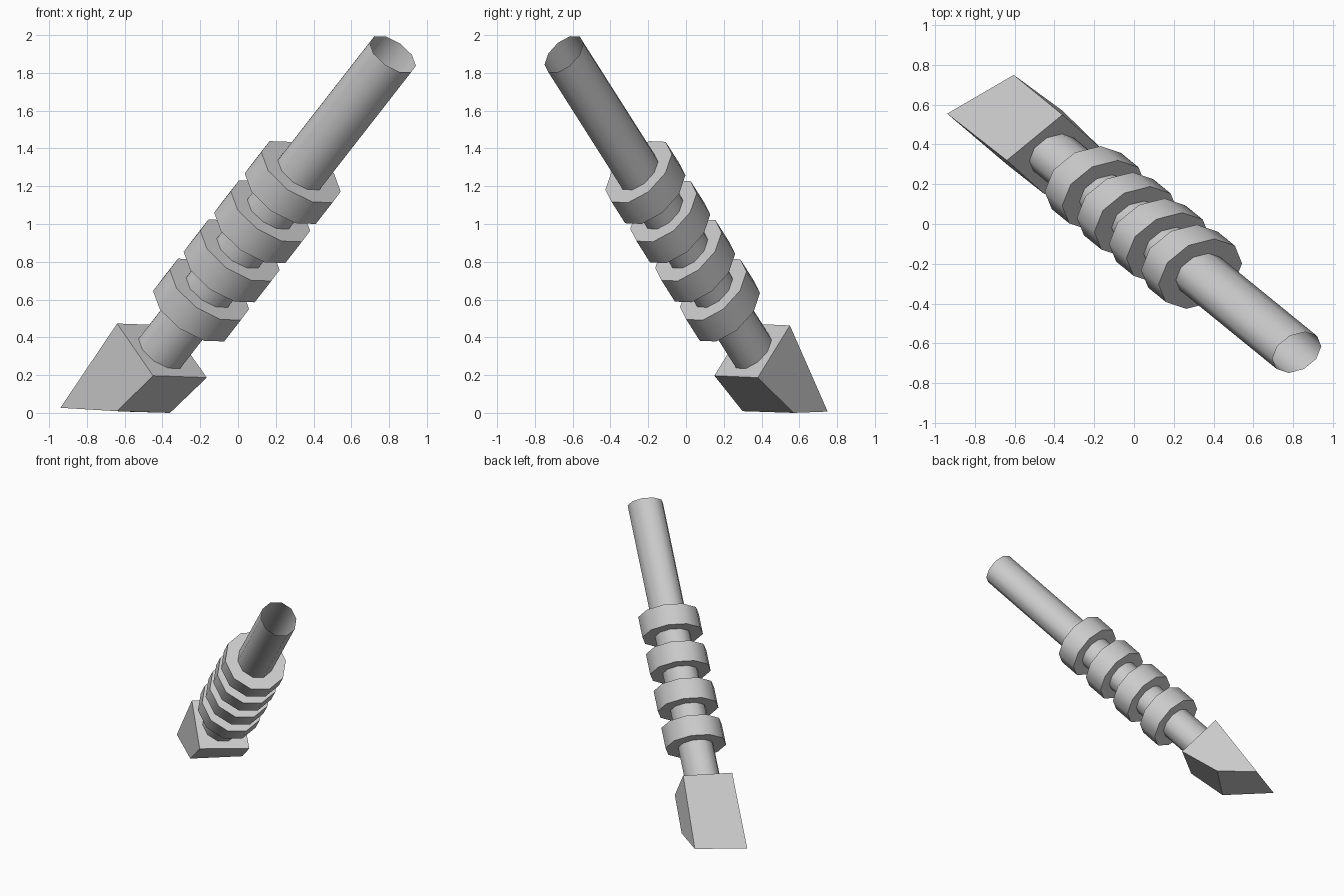
import bpy, bmesh, math
from mathutils import Matrix, Vector

if "Cube" in bpy.data.objects:
    bpy.data.objects.remove(bpy.data.objects["Cube"])

# Skewed tool frame: two edges of the block's top face plus the long axis
P = Vector((0.2825, 0.23, -0.01))
Q = Vector((0.1925, -0.17, -0.275))
AXIS = Vector((0.55, -0.448, 0.7054))
BASE = Vector((-0.404, 0.35, 0.33))
FRAME = Matrix([[P[i], Q[i], AXIS[i], BASE[i]] for i in range(3)] + [[0, 0, 0, 1]])
SIDES = 10


def finish(name, bm):
    bmesh.ops.recalc_face_normals(bm, faces=bm.faces)
    mesh = bpy.data.meshes.new(name)
    bm.to_mesh(mesh)
    bm.free()
    obj = bpy.data.objects.new(name, mesh)
    bpy.context.collection.objects.link(obj)
    return obj


def cylinder(name, radius, start, end, capped):
    """Round part along the tool axis: smooth rim, sharp flat ends."""
    bm = bmesh.new()
    place = (FRAME @ Matrix.Translation((0, 0, (start + end) / 2))
             @ Matrix.Rotation(math.pi / 2, 4, 'Z'))
    bmesh.ops.create_cone(bm, cap_ends=capped, segments=SIDES, radius1=radius,
                          radius2=radius, depth=end - start, matrix=place)
    for f in bm.faces:
        f.smooth = len(f.verts) == 4
    for e in bm.edges:
        if any(len(f.verts) > 4 for f in e.link_faces):
            e.smooth = False
    return finish(name, bm)


# Long open tube
cylinder("shaft", 0.36, -0.02, 2.224, False)

# Four grip rings
for i in range(4):
    s = 0.379 + 0.294 * i
    cylinder(f"grip_ring_{i + 1}", 0.615, s - 0.08, s + 0.08, True)

# Slanted chisel block: top face, then bottom face
top = [(-0.64, 0.32, 0.473), (-0.36, 0.55, 0.463), (-0.165, 0.38, 0.187), (-0.45, 0.15, 0.197)]
bottom = [(-0.94, 0.555, 0.027), (-0.605, 0.75, 0.007), (-0.36, 0.57, 0.0), (-0.64, 0.30, 0.009)]
bm = bmesh.new()
t = [bm.verts.new(v) for v in top]
b = [bm.verts.new(v) for v in bottom]
bm.faces.new(t)
bm.faces.new(b[::-1])
for i in range(4):
    j = (i + 1) % 4
    bm.faces.new((t[i], b[i], b[j], t[j]))
finish("chisel_block", bm)
